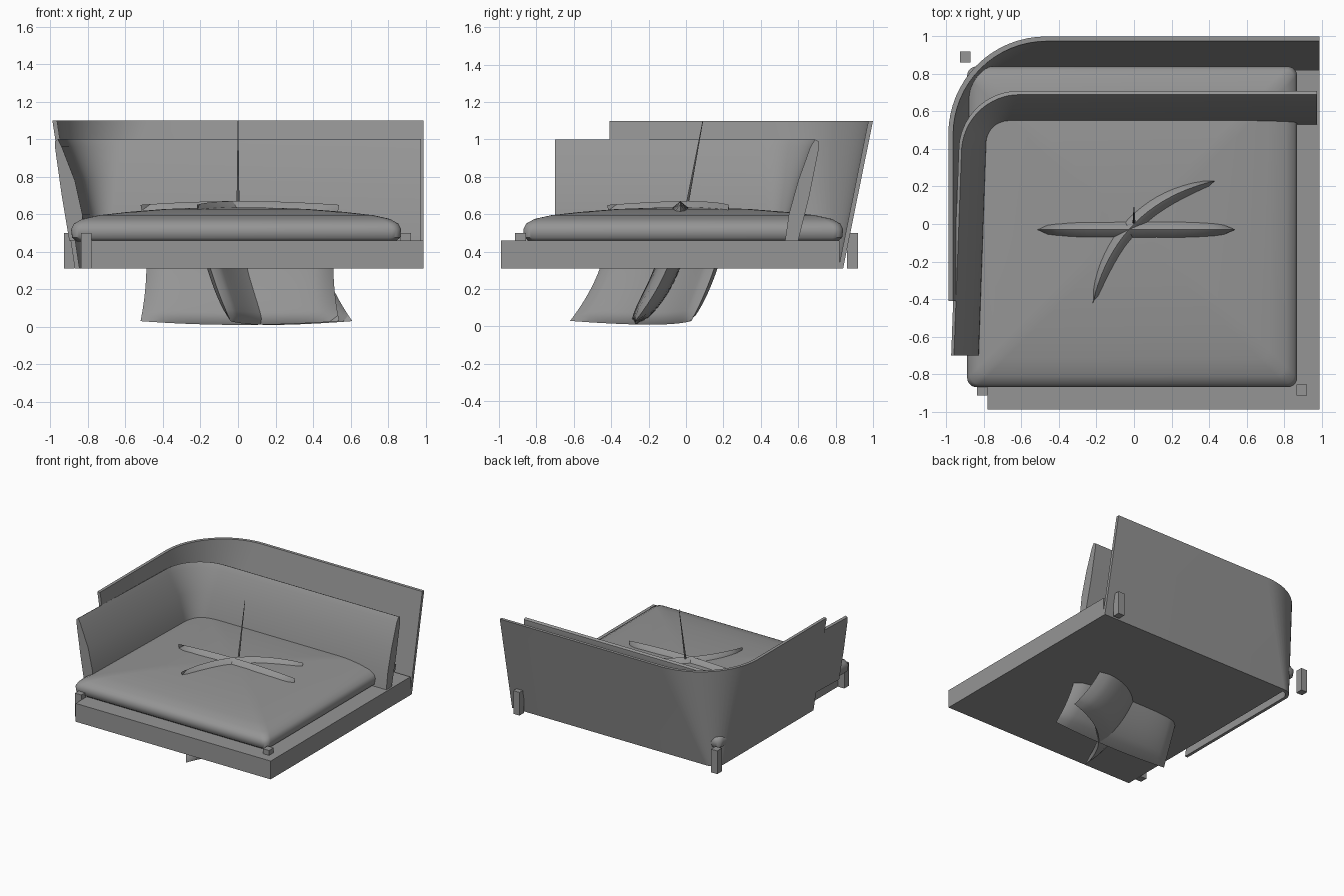
import bpy, bmesh, math
from mathutils import Vector

if "Cube" in bpy.data.objects:
    bpy.data.objects.remove(bpy.data.objects["Cube"], do_unlink=True)

GREY = (0.3, 0.3, 0.3, 1)
fabric = bpy.data.materials.new("warm_grey")
fabric.use_nodes = True
fabric.diffuse_color = GREY
fabric.node_tree.nodes["Principled BSDF"].inputs["Base Color"].default_value = GREY


def finish(name, bm, angle=40):
    """Turn a bmesh into a shaded object."""
    bmesh.ops.remove_doubles(bm, verts=bm.verts, dist=0.0005)
    bmesh.ops.recalc_face_normals(bm, faces=bm.faces)
    mesh = bpy.data.meshes.new(name)
    bm.to_mesh(mesh)
    bm.free()
    mesh.materials.append(fabric)
    obj = bpy.data.objects.new(name, mesh)
    bpy.context.collection.objects.link(obj)
    bpy.ops.object.select_all(action="DESELECT")
    obj.select_set(True)
    bpy.context.view_layer.objects.active = obj
    bpy.ops.object.shade_smooth_by_angle(angle=math.radians(angle))
    return obj


def loft(name, rings, angle=40):
    """Skin a list of closed rings and cap both ends."""
    bm = bmesh.new()
    rows = [[bm.verts.new(p) for p in ring] for ring in rings]
    n = len(rows[0])
    for a, b in zip(rows, rows[1:]):
        for i in range(n):
            j = (i + 1) % n
            bm.faces.new((a[i], a[j], b[j], b[i]))
    bm.faces.new(rows[0])
    bm.faces.new(rows[-1])
    return finish(name, bm, angle)


def box(name, lo, hi):
    (x0, y0, z0), (x1, y1, z1) = lo, hi
    rings = [[(x0, y0, z), (x1, y0, z), (x1, y1, z), (x0, y1, z)] for z in (z0, z1)]
    return loft(name, rings)


def corner_rail(x, y, r, z, front, right, flare, n=16):
    """L-shaped line: along the side, round the back corner, along the back."""
    pts = [(x - flare, front, z)]
    for i in range(n + 1):
        a = math.pi - i / n * math.pi / 2
        pts.append((x + r + r * math.cos(a), y - r + r * math.sin(a), z))
    return pts + [(right, y, z)]


def corner_sweep(name, rails, front, right, flare=0, angle=40):
    lines = [corner_rail(*rail, front, right, flare) for rail in rails]
    return loft(name, list(zip(*lines)), angle)


def rounded_rect(cx, cy, hx, hy, r, z, n=6):
    pts = []
    for k, (sx, sy) in enumerate(((1, 1), (-1, 1), (-1, -1), (1, -1))):
        for i in range(n + 1):
            a = (k + i / n) * math.pi / 2
            pts.append((cx + sx * (hx - r) + r * math.cos(a),
                        cy + sy * (hy - r) + r * math.sin(a), z))
    return pts


def pillow(name, start, end, sag, drop, thick, n=20):
    """Puffy square cushion standing on edge, curving forward towards the bottom."""
    start, end, sag, drop = map(Vector, (start, end, sag, drop))
    along = (end - start).normalized()
    across = Vector((along.y, -along.x, 0))
    bm = bmesh.new()
    for side in (-1, 1):
        grid = []
        for i in range(n + 1):
            u = i / n * 2 - 1
            row = []
            for j in range(n + 1):
                v = j / n * 2 - 1
                w = u * (1 - 0.06 * (1 - v * v))
                p = start.lerp(end, (w + 1) / 2) + sag * (1 - u * u)
                p += drop * ((1 - v) / 2) ** 2
                p.z = 0.34 + v * (0.31 + 0.02 * (1 - u * u))
                puff = ((1 - u ** 4) * (1 - v ** 4)) ** 0.5
                row.append(bm.verts.new(p + across * side * thick * puff))
            grid.append(row)
        for a, b in zip(grid, grid[1:]):
            for j in range(n):
                bm.faces.new((a[j], a[j + 1], b[j + 1], b[j]))
    return finish(name, bm, 60)


# Platform
box("base_platform", (-0.78, -0.99, 0.31), (0.99, 0.82, 0.46))

# Leaning outer shell with a rounded back corner
corner_sweep("back_shell", [
    (-0.87, 0.84, 0.10, 0.31), (-0.99, 1.00, 0.52, 1.10),
    (-0.965, 0.975, 0.50, 1.10), (-0.845, 0.815, 0.08, 0.31)], -0.41, 0.99)

# Padded backrest that wraps the same corner
corner_sweep("backrest_cushion", [
    (-0.86, 0.60, 0.20, 0.46), (-0.90, 0.66, 0.28, 0.70),
    (-0.935, 0.71, 0.32, 0.95), (-0.935, 0.71, 0.32, 0.99),
    (-0.92, 0.69, 0.31, 1.00), (-0.90, 0.665, 0.28, 0.96),
    (-0.83, 0.60, 0.18, 0.78), (-0.79, 0.55, 0.12, 0.60),
    (-0.78, 0.53, 0.10, 0.46)], -0.70, 0.975, 0.04, 50)

# Domed seat cushion
layers = [(0.03, 0.455), (0.005, 0.475), (0, 0.52), (0.015, 0.55), (0.06, 0.575),
          (0.15, 0.595), (0.3, 0.612), (0.5, 0.628), (0.75, 0.637)]
loft("seat_cushion", [rounded_rect(-0.01, -0.015, 0.88 - d, 0.855 - d, 0.05, z)
                      for d, z in layers], 50)

# Corner ties
for label, x, y in (("back_right", -0.9, 0.89), ("back_left", 0.895, 0.89),
                    ("front_right", -0.81, -0.885), ("front_left", 0.895, -0.885)):
    box(label + "_tie", (x - 0.028, y - 0.03, 0.31), (x + 0.028, y + 0.03, 0.50))

# Two throw pillows set through the seat
pillow("straight_pillow", (-0.52, -0.03, 0), (0.54, -0.03, 0), (0, 0, 0), (0, -0.24, 0), 0.07)
pillow("curved_pillow", (-0.22, -0.42, 0), (0.43, 0.23, 0), (-0.1, 0.1, 0), (0.18, -0.2, 0), 0.07)

# Thin spike rising from the crossing of the pillows
loft("centre_spike", [rounded_rect(0, y, r, r, r, z, 2)
                      for y, r, z in ((0, 0.008, 0.62), (0.09, 0.002, 1.1))])
